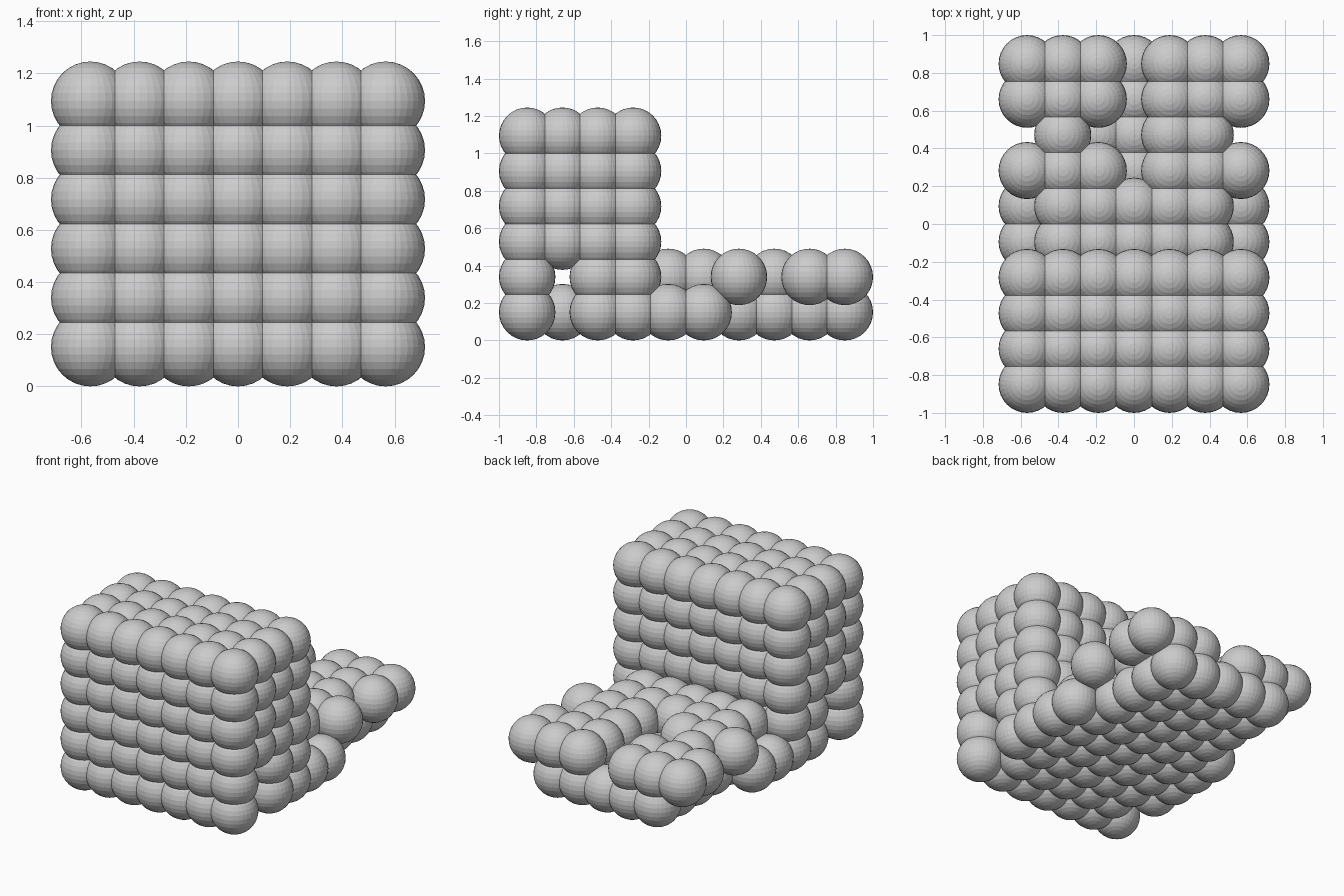
import bpy, bmesh

if "Cube" in bpy.data.objects:
    bpy.data.objects.remove(bpy.data.objects["Cube"])

STEP = 2 / 10.6          # grid spacing
RADIUS = 0.8 * STEP      # balls overlap their neighbours

# Template ball, made once
bm = bmesh.new()
bmesh.ops.create_uvsphere(bm, u_segments=32, v_segments=16, radius=RADIUS)
bm.verts.index_update()
BALL_VERTS = [tuple(v.co) for v in bm.verts]
BALL_FACES = [tuple(v.index for v in f.verts) for f in bm.faces]
bm.free()


def build_part(name, cells):
    """One object made of balls at grid cells (column, row, layer)."""
    verts, faces = [], []
    for i, j, k in sorted(cells):
        x, y, z = (i - 3) * STEP, (j - 4.5) * STEP, RADIUS + k * STEP
        base = len(verts)
        verts += [(a + x, b + y, c + z) for a, b, c in BALL_VERTS]
        faces += [tuple(n + base for n in f) for f in BALL_FACES]
    mesh = bpy.data.meshes.new(name)
    mesh.from_pydata(verts, [], faces, shade_flat=True)
    bpy.context.collection.objects.link(bpy.data.objects.new(name, mesh))


def box(cols, rows, layers):
    return {(i, j, k) for i in cols for j in rows for k in layers}


# Tall hollow front block with a notch low on each side
block = box(range(7), range(4), range(6)) - box(range(1, 6), (1, 2), range(1, 5))
block -= box((0, 6), (1,), (0, 1))
build_part("front_block", block)

# Low rear floor, wider next to the block
build_part("rear_floor", box(range(7), (4, 5), (0,)) | box(range(1, 6), range(6, 10), (0,)))

# Raised deck behind the block
build_part("rear_deck", box(range(1, 6), (4, 5), (1,)))

# Raised side rails, notched in the second row from the deck
build_part("left_rail", box((0, 1, 2), (6, 8, 9), (1,)) | {(1, 7, 1)})
build_part("right_rail", box((4, 5, 6), (6, 8, 9), (1,)) | box((4, 5), (7,), (1,)))
